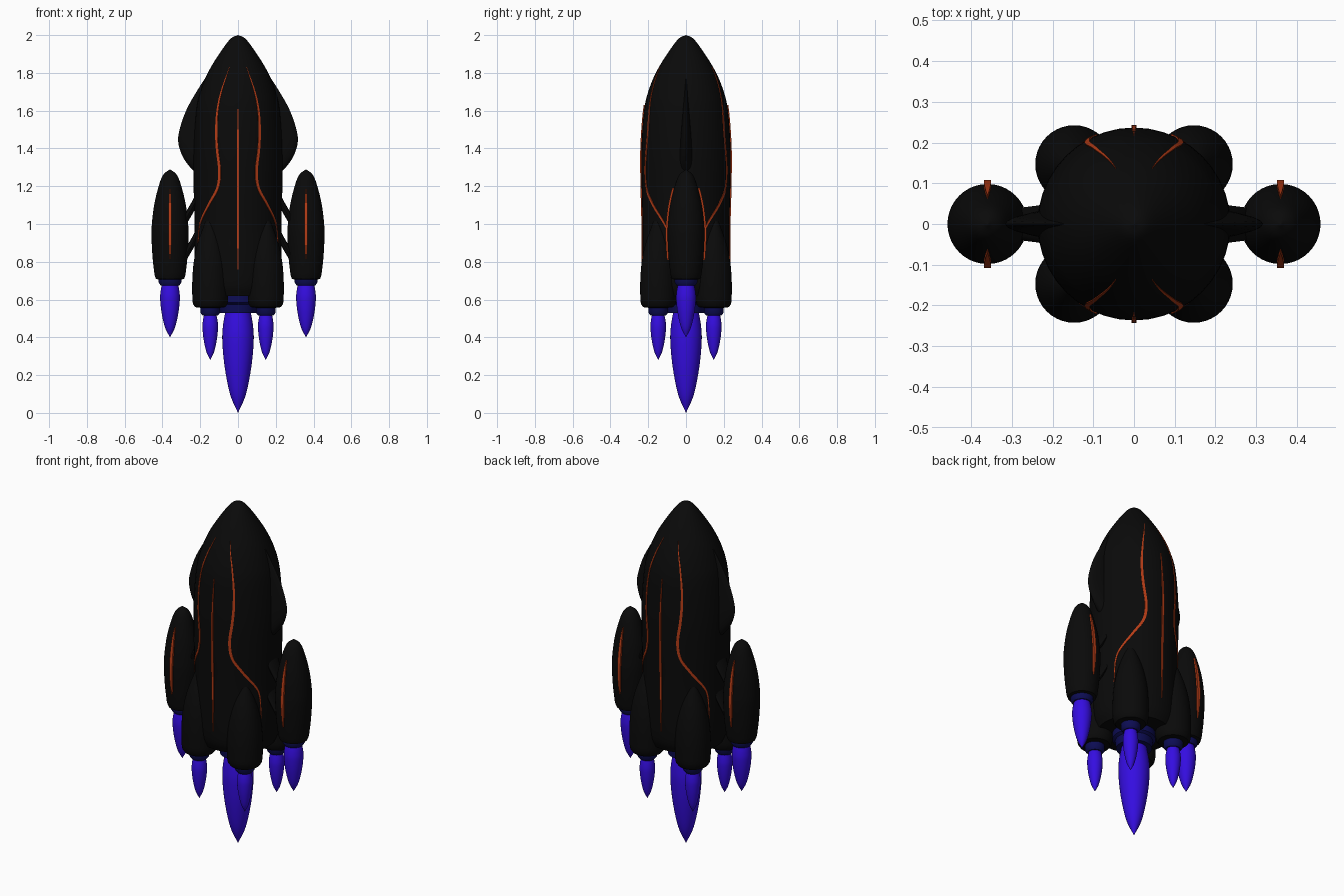
import bpy, bmesh, math
from mathutils import Vector

if "Cube" in bpy.data.objects:
    bpy.data.objects.remove(bpy.data.objects["Cube"])


def material(name, colour):
    m = bpy.data.materials.new(name)
    m.use_nodes = True
    m.diffuse_color = (*colour, 1)
    bsdf = m.node_tree.nodes["Principled BSDF"]
    bsdf.inputs["Base Color"].default_value = (*colour, 1)
    bsdf.inputs["Roughness"].default_value = 0.6
    return m


BLACK = material("hull black", (0.003, 0.003, 0.003))
ORANGE = material("stripe orange", (0.46, 0.045, 0.008))
BLUE = material("flame blue", (0.035, 0.004, 0.75))
NAVY = material("nozzle navy", (0.004, 0.004, 0.09))


def loft(name, rings, mat, angle=40):
    """Skin a list of equal-sized closed rings and cap both ends."""
    bm = bmesh.new()
    rows = [[bm.verts.new(p) for p in ring] for ring in rings]
    n = len(rows[0])
    for a, b in zip(rows, rows[1:]):
        for i in range(n):
            j = (i + 1) % n
            bm.faces.new((a[i], a[j], b[j], b[i]))
    bm.faces.new(rows[0])
    bm.faces.new(rows[-1])
    bmesh.ops.remove_doubles(bm, verts=bm.verts, dist=0.00001)
    bmesh.ops.recalc_face_normals(bm, faces=bm.faces)
    mesh = bpy.data.meshes.new(name)
    bm.to_mesh(mesh)
    bm.free()
    mesh.materials.append(mat)
    ob = bpy.data.objects.new(name, mesh)
    bpy.context.collection.objects.link(ob)
    bpy.ops.object.select_all(action="DESELECT")
    ob.select_set(True)
    bpy.context.view_layer.objects.active = ob
    bpy.ops.object.shade_smooth_by_angle(angle=math.radians(angle))
    return ob


def smooth(points, steps=6):
    """Catmull-Rom curve through the points."""
    p = [Vector(q) for q in points]
    p = [2 * p[0] - p[1]] + p + [2 * p[-1] - p[-2]]
    out = []
    for a, b, c, d in zip(p, p[1:], p[2:], p[3:]):
        for k in range(steps):
            t = k / steps
            out.append(0.5 * (2 * b + (c - a) * t + (2 * a - 5 * b + 4 * c - d) * t * t
                              + (3 * b - a - 3 * c + d) * t ** 3))
    return out + [p[-2]]


def oval(cx, cy, z, rx, ry, n=40):
    return [(cx + rx * math.cos(2 * math.pi * i / n), cy + ry * math.sin(2 * math.pi * i / n), z)
            for i in range(n)]


def lathe(name, profile, mat, x=0, y=0):
    return loft(name, [oval(x, y, z, max(r, 0.0005), max(r, 0.0005)) for r, z in profile], mat)


def flame(name, x, y, top, tip, r):
    h = top - tip
    shape = [(0.8, 1), (0.96, 0.85), (1, 0.7), (0.85, 0.45), (0.5, 0.18), (0.0, 0)]
    lathe(name, smooth([(r * a, tip + h * b) for a, b in shape]), BLUE, x, y)


def radius_at(profile, z):
    for a, b in zip(profile, profile[1:]):
        if b.y <= z <= a.y:
            return a.x + (b.x - a.x) * (a.y - z) / max(a.y - b.y, 1e-6)
    return profile[-1].x


def ribbon(name, path, centre, width, lift, taper_power=0.6):
    """Thin raised strip along a path, facing away from a vertical axis."""
    rings = []
    last = len(path) - 1
    for i, p in enumerate(path):
        tangent = (path[min(i + 1, last)] - path[max(i - 1, 0)]).normalized()
        out = Vector((p.x - centre, p.y, 0)).normalized()
        side = tangent.cross(out).normalized()
        w = width / 2 * max(math.sin(math.pi * i / last), 0.02) ** taper_power
        rings.append([p + side * w - out * 0.006, p + side * w + out * lift,
                      p - side * w + out * lift, p - side * w - out * 0.006])
    loft(name, rings, ORANGE, 30)


# Main hull
hull = smooth([(0, 2), (0.04, 1.98), (0.1, 1.9), (0.16, 1.8), (0.2, 1.7), (0.222, 1.6),
               (0.236, 1.4), (0.235, 1.2), (0.23, 1.0), (0.229, 0.8), (0.222, 0.68), (0.2, 0.62)])
lathe("hull", hull, BLACK)
lathe("main_nozzle", [(0.115, 0.63), (0.115, 0.585), (0.1, 0.575), (0.095, 0.53)], NAVY)
flame("main_flame", 0, 0, 0.54, 0, 0.083)

# Raised stripes on the hull, front and back
seam = smooth([(0.045, 1.83), (0.088, 1.7), (0.108, 1.6), (0.114, 1.5), (0.11, 1.4), (0.097, 1.28),
               (0.108, 1.19), (0.15, 1.11), (0.19, 1.03), (0.207, 0.96), (0.212, 0.82)])
for face, fy in (("front", -1), ("back", 1)):
    for side, sx in (("left", 1), ("right", -1)):
        path = [Vector((sx * x, fy * math.sqrt(radius_at(hull, z) ** 2 - x * x), z)) for x, z in seam]
        ribbon(f"{face}_{side}_hull_stripe", path, 0, 0.015, 0.003)
    zs = [1.63 - 0.89 * i / 24 for i in range(25)]
    ribbon(f"{face}_centre_stripe", [Vector((0, fy * radius_at(hull, z), z)) for z in zs], 0, 0.013, 0.006)

# Corner boosters
booster = smooth([(0, 1.06), (0.03, 1.0), (0.066, 0.9), (0.087, 0.8), (0.095, 0.7), (0.095, 0.6)])
booster += [Vector((0.091, 0.575)), Vector((0.08, 0.56)), Vector((0.05, 0.556))]
for face, fy in (("front", -1), ("back", 1)):
    for side, sx in (("left", 1), ("right", -1)):
        x, y = sx * 0.147, fy * 0.147
        lathe(f"{face}_{side}_booster", booster, BLACK, x, y)
        lathe(f"{face}_{side}_booster_nozzle", [(0.052, 0.565), (0.052, 0.53), (0.04, 0.515)], NAVY, x, y)
        flame(f"{face}_{side}_booster_flame", x, y, 0.52, 0.28, 0.041)

# Side pods, struts and shoulder fins
pod = smooth([(0, 1.29), (0.036, 1.26), (0.06, 1.2), (0.084, 1.1), (0.096, 1.0), (0.098, 0.93),
              (0.092, 0.82), (0.082, 0.73)])
pod += [Vector((0.075, 0.71)), Vector((0.055, 0.704))]
# Fin outline: outer edge, half thickness, height
fin = smooth([(0.155, 0.004, 1.8), (0.22, 0.012, 1.7), (0.275, 0.021, 1.6), (0.309, 0.03, 1.5),
              (0.316, 0.036, 1.43), (0.289, 0.043, 1.35), (0.235, 0.046, 1.28), (0.17, 0.03, 1.22)])
for side, sx in (("left", 1), ("right", -1)):
    x = sx * 0.36
    lathe(f"{side}_pod", pod, BLACK, x)
    lathe(f"{side}_pod_nozzle", [(0.06, 0.71), (0.06, 0.69), (0.05, 0.675)], NAVY, x)
    flame(f"{side}_pod_flame", x, 0, 0.685, 0.4, 0.052)
    for face, fy in (("front", -1), ("back", 1)):
        zs = [1.19 - 0.38 * i / 20 for i in range(21)]
        path = [Vector((x, fy * radius_at(pod, z), z)) for z in zs]
        ribbon(f"{side}_pod_{face}_stripe", path, x, 0.018, 0.01)
    loft(f"{side}_fin", [oval(sx * 0.12, 0, z, w - 0.12, t, 24) for w, t, z in fin], BLACK)
    # Sloping struts from hull down to pod
    for label, top in (("upper", 1.19), ("lower", 1.0)):
        rings = []
        for px, drop, half in ((0.19, 0, 0.053), (0.24, 0.1, 0.045), (0.31, 0.22, 0.036)):
            rings.append([(sx * px, half * math.cos(a), top - drop + 0.035 * math.sin(a))
                          for a in (2 * math.pi * k / 16 for k in range(16))])
        loft(f"{side}_{label}_strut", rings, BLACK)
